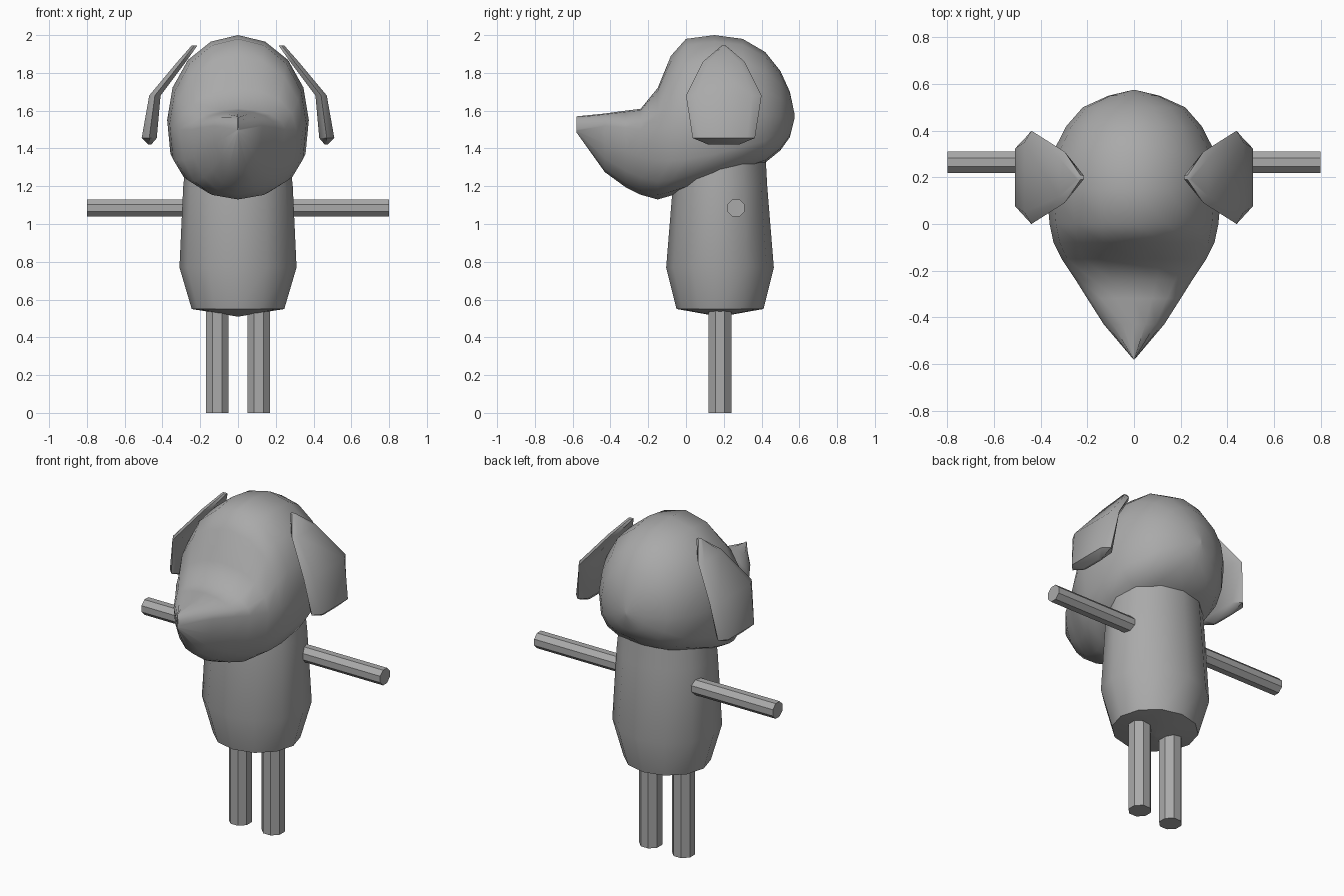
import bpy, bmesh
from math import cos, sin, pi, radians

cube = bpy.data.objects.get("Cube")
if cube:
    bpy.data.objects.remove(cube)

grey = bpy.data.materials.new("plain grey")
grey.use_nodes = True
COLOUR = (0.4, 0.4, 0.4, 1)
grey.diffuse_color = COLOUR
grey.node_tree.nodes["Principled BSDF"].inputs["Base Color"].default_value = COLOUR


def loft(name, rings, smooth=40):
    """Skin a closed solid through rings of equal point count."""
    bm = bmesh.new()
    loops = [[bm.verts.new(p) for p in ring] for ring in rings]
    n = len(loops[0])
    for a, b in zip(loops, loops[1:]):
        for i in range(n):
            j = (i + 1) % n
            bm.faces.new((a[i], a[j], b[j], b[i]))
    bm.faces.new(loops[0])
    bm.faces.new(loops[-1])
    bmesh.ops.remove_doubles(bm, verts=bm.verts, dist=0.0005)
    bmesh.ops.recalc_face_normals(bm, faces=bm.faces)
    mesh = bpy.data.meshes.new(name)
    bm.to_mesh(mesh)
    bm.free()
    mesh.materials.append(grey)
    obj = bpy.data.objects.new(name, mesh)
    bpy.context.collection.objects.link(obj)
    bpy.ops.object.select_all(action='DESELECT')
    obj.select_set(True)
    bpy.context.view_layer.objects.active = obj
    bpy.ops.object.shade_smooth_by_angle(angle=radians(smooth))
    return obj


def power(v, e):
    return abs(v) ** e * (1 if v >= 0 else -1)


# Head: upright sections from nose tip to back of skull
# (y, half width, bottom, widest height, top, boxiness of the underside)
sections = [
    (-0.58, 0.003, 1.485, 1.50, 1.57, 1.0),
    (-0.43, 0.13, 1.275, 1.52, 1.585, 1.0),
    (-0.32, 0.20, 1.195, 1.51, 1.60, 0.95),
    (-0.24, 0.25, 1.155, 1.50, 1.61, 0.9),
    (-0.15, 0.31, 1.13, 1.50, 1.72, 0.85),
    (-0.08, 0.345, 1.15, 1.51, 1.89, 0.75),
    (0.0, 0.362, 1.18, 1.53, 1.98, 0.65),
    (0.15, 0.375, 1.23, 1.55, 2.0, 0.6),
    (0.30, 0.352, 1.285, 1.57, 1.98, 0.6),
    (0.42, 0.29, 1.325, 1.57, 1.91, 0.65),
    (0.50, 0.22, 1.39, 1.57, 1.81, 0.8),
    (0.55, 0.11, 1.46, 1.57, 1.70, 1.0),
    (0.575, 0.005, 1.56, 1.57, 1.58, 1.0),
]
SIDES = 16
head = []
for y, w, low, mid, top, box in sections:
    ring = []
    for i in range(SIDES):
        c, s = cos(2 * pi * i / SIDES), sin(2 * pi * i / SIDES)
        e = 1 if s >= 0 else box
        height = top - mid if s >= 0 else mid - low
        ring.append((w * power(c, e), y, mid + height * power(s, e)))
    head.append(ring)
loft("head", head, 50)


# Body: oval barrel narrowing at the bottom
def oval(z, rx, ry, n=12):
    return [(rx * cos(2 * pi * i / n), 0.18 + ry * sin(2 * pi * i / n), z)
            for i in range(n)]


loft("body", [oval(0.51, 0.004, 0.004), oval(0.55, 0.245, 0.23),
              oval(0.77, 0.31, 0.285), oval(1.2, 0.29, 0.25),
              oval(1.38, 0.27, 0.24)], 50)


# Limbs and ears, one of each per side
def disc(place, r, n=8):
    return [place(r * cos(2 * pi * (i + .5) / n) / cos(pi / n),
                  r * sin(2 * pi * (i + .5) / n) / cos(pi / n)) for i in range(n)]


# (inner x, outer x, z, half width) down the ear
ear_rows = [
    (0.215, 0.245, 1.945, 0.01),
    (0.275, 0.32, 1.86, 0.11),
    (0.41, 0.47, 1.68, 0.20),
    (0.43, 0.51, 1.455, 0.165),
    (0.46, 0.475, 1.42, 0.08),
]
for side, sx in (("left", 1), ("right", -1)):
    loft(side + "_leg", [disc(lambda a, b: (sx * 0.11 + a, 0.18 + b, z), 0.06)
                         for z in (0, 0.28, 0.62)])
    loft(side + "_arm", [disc(lambda a, b: (sx * x, 0.265 + a, 1.085 + b), 0.046)
                         for x in (0.2, 0.53, 0.8)])
    ear = []
    for xi, xo, z, hw in ear_rows:
        xm = (xi + xo) / 2
        ear.append([(sx * x, 0.2 + k * hw, z) for x, k in (
            (xi, -0.75), (xm, -1), (xo, -0.75), (xo, 0.75), (xm, 1), (xi, 0.75))])
    loft(side + "_ear", ear, 45)
